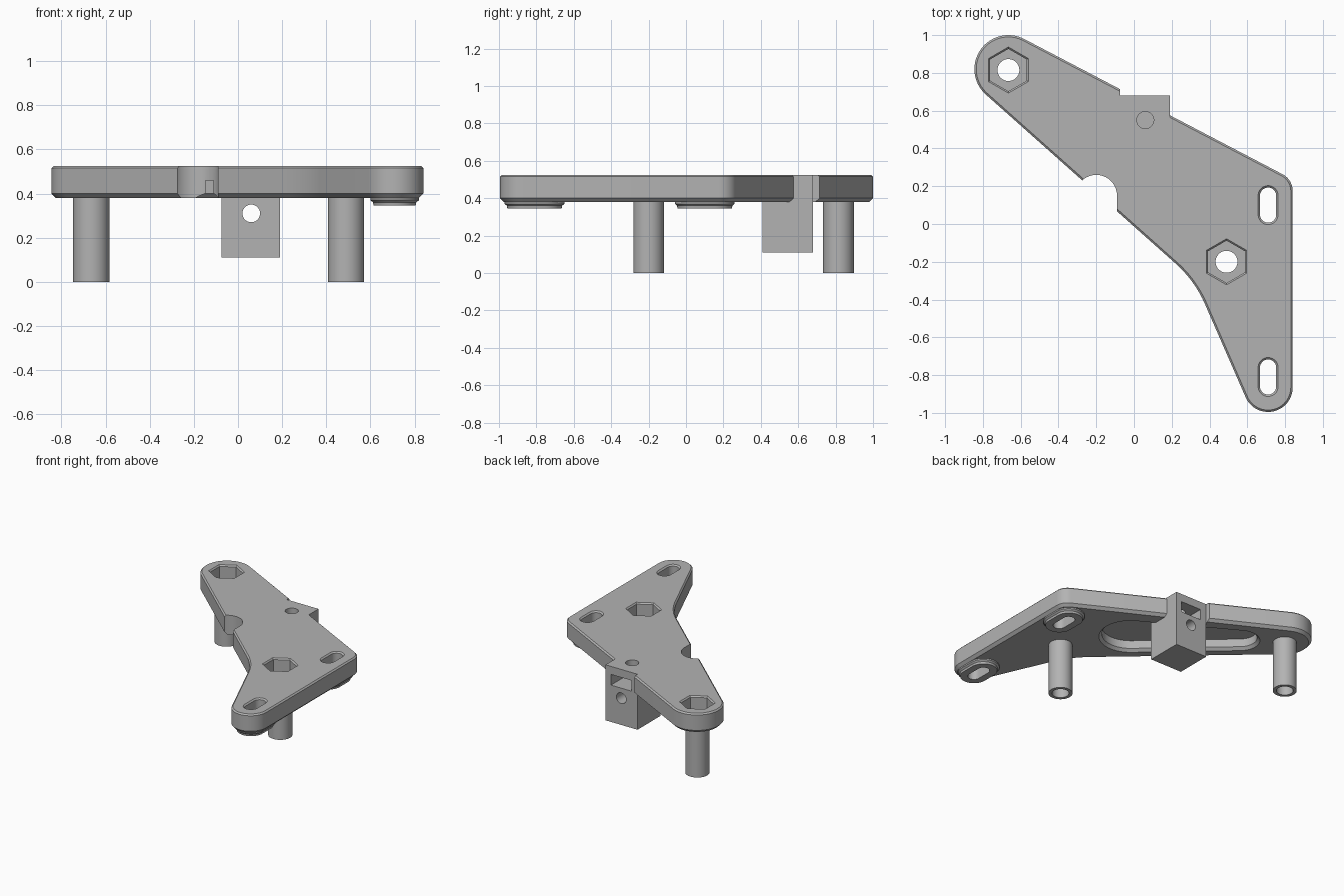
import bpy, bmesh
from math import acos, atan2, cos, hypot, pi, radians, sin
from mathutils import Matrix

if "Cube" in bpy.data.objects:
    bpy.data.objects.remove(bpy.data.objects["Cube"])

grey = bpy.data.materials.new("plain grey")
grey.use_nodes = True
colour = (0.45, 0.45, 0.45, 1)
grey.diffuse_color = colour
grey.node_tree.nodes["Principled BSDF"].inputs["Base Color"].default_value = colour

TOP, UNDER = 0.525, 0.38


def arc(x, y, r, a0, a1, n=20):
    """Points along an arc, angles in degrees."""
    steps = [radians(a0 + (a1 - a0) * i / n) for i in range(n + 1)]
    return [(x + r * cos(a), y + r * sin(a)) for a in steps]


def ring(x, y, r, n=40, start=90):
    return arc(x, y, r, start, start + 360, n)[:-1]


def capsule(p, q, rp, rq):
    """Outline wrapped around two circles."""
    dx, dy = q[0] - p[0], q[1] - p[1]
    t = atan2(dy, dx) * 180 / pi
    b = acos((rp - rq) / hypot(dx, dy)) * 180 / pi
    return arc(*q, rq, t - b, t + b) + arc(*p, rp, t + b, t + 360 - b)


def loft(name, outline, levels):
    """Solid through outline(grow) at each (z, grow), from low to high."""
    bm = bmesh.new()
    rows = [[bm.verts.new((x, y, z)) for x, y in outline(g)] for z, g in levels]
    n = len(rows[0])
    for low, high in zip(rows, rows[1:]):
        for i in range(n):
            j = (i + 1) % n
            bm.faces.new((low[i], low[j], high[j], high[i]))
    bm.faces.new(rows[0][::-1])
    bm.faces.new(rows[-1])
    mesh = bpy.data.meshes.new(name)
    bm.to_mesh(mesh)
    bm.free()
    mesh.materials.append(grey)
    obj = bpy.data.objects.new(name, mesh)
    bpy.context.collection.objects.link(obj)
    return obj


def box(name, x0, x1, y0, y1, z0, z1):
    return loft(name, lambda g: [(x0, y0), (x1, y0), (x1, y1), (x0, y1)],
                [(z0, 0), (z1, 0)])


def rod(name, x, y, r, z0, z1):
    return loft(name, lambda g: ring(x, y, r + g), [(z0, 0), (z1, 0)])


def cut(obj, *cutters):
    """Subtract each cutter, then discard it."""
    for c in cutters:
        c.hide_render = True
        mod = obj.modifiers.new("cut", "BOOLEAN")
        mod.operation, mod.solver, mod.object = "DIFFERENCE", "EXACT", c
        graph = bpy.context.evaluated_depsgraph_get()
        mesh = bpy.data.meshes.new_from_object(obj.evaluated_get(graph))
        obj.modifiers.clear()
        obj.data = mesh
        bpy.data.objects.remove(c)


# Plate with a long concave flank and chamfered rims
def plate_outline(g):
    return (arc(0.74, 0.175, 0.1 + g, 0, 62.4)
            + arc(-0.665, 0.82, 0.18 + g, 62.4, 228.3, 32)
            + arc(-0.19, -0.67, 0.617 - g, 48.3, 24.7, 12)
            + arc(0.71, -0.865, 0.13 + g, 204.7, 360, 28))


plate = loft("plate", plate_outline,
             [(UNDER, -0.02), (0.4, 0), (TOP - 0.01, 0), (TOP, -0.01)])

# Pocket below, side notch and gap for the clamp block
cut(plate,
    loft("pocket_cutter",
         lambda g: capsule((0.2, 0.2), (-0.41, 0.64), 0.197 + g, 0.118 + g),
         [(0.3, 0.02), (UNDER, 0.02), (0.4, 0), (0.46, 0)]),
    loft("notch_cutter", lambda g: capsule((-0.2, 0.15), (-0.2, -0.3), 0.11, 0.11),
         [(0.3, 0), (0.6, 0)]),
    box("gap_cutter", -0.075, 0.19, 0.41, 1, 0.3, 0.6))
parts = [plate]

# Hollow posts under hexagonal sockets
for side, x, y in (("right", -0.665, 0.815), ("left", 0.49, -0.2)):
    cut(plate,
        loft("socket_cutter", lambda g: ring(x, y, 0.112 + g, 6),
             [(0.425, 0), (TOP - 0.01, 0), (TOP, 0.01), (0.6, 0.01)]),
        rod("bore_cutter", x, y, 0.058, 0.3, 0.6))
    post = rod(side + "_post", x, y, 0.082, 0, 0.41)
    cut(post, rod("bore_cutter", x, y, 0.058, -0.1, 0.6))
    parts.append(post)

# Slotted feet
for end, y in (("front", -0.81), ("back", 0.1)):
    def slot(g):
        return capsule((0.71, y - 0.05), (0.71, y + 0.05), 0.043 + g, 0.043 + g)

    def slot_cutter():
        return loft("slot_cutter", slot,
                    [(0.2, 0), (TOP - 0.01, 0), (TOP, 0.01), (0.6, 0.01)])

    foot = loft(end + "_foot", slot,
                [(0.345, 0.052), (0.36, 0.055), (0.37, 0.067), (0.39, 0.067)])
    cut(foot, slot_cutter())
    cut(plate, slot_cutter())
    parts.append(foot)

# Clamp block with nut slot, screw hole and cross hole
block = box("clamp_block", -0.075, 0.19, 0.41, 0.68, 0.11, TOP)
cross = rod("cross_cutter", 0.06, 0.31, 0.04, -0.8, -0.3)
cross.data.transform(Matrix.Rotation(pi / 2, 4, "X"))
cut(block, cross,
    box("nut_cutter", -0.025, 0.145, 0.46, 0.8, 0.385, 0.465),
    rod("screw_cutter", 0.06, 0.55, 0.045, 0.42, 0.6))
parts.append(block)

# Smooth the round walls, keep the edges crisp
bpy.ops.object.select_all(action="DESELECT")
for obj in parts:
    obj.select_set(True)
bpy.context.view_layer.objects.active = plate
bpy.ops.object.shade_smooth_by_angle(angle=radians(30))
